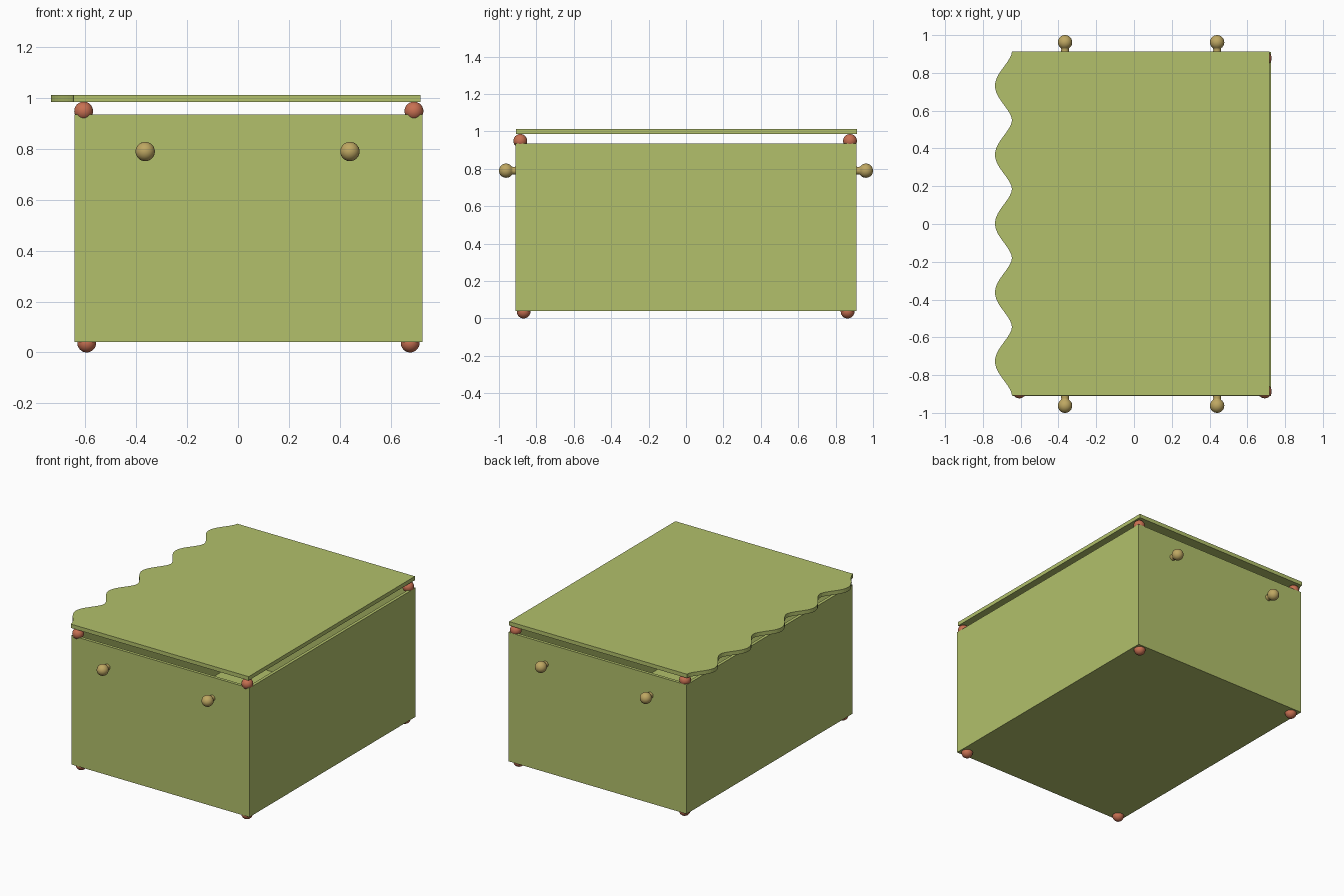
import bpy, bmesh, math
from mathutils import Matrix

cube = bpy.data.objects.get("Cube")
if cube:
    bpy.data.objects.remove(cube, do_unlink=True)


def material(name, srgb):
    color = [(c / 255 / 12.92) if c < 11 else ((c / 255 + 0.055) / 1.055) ** 2.4 for c in srgb] + [1]
    mat = bpy.data.materials.new(name)
    mat.use_nodes = True
    mat.diffuse_color = color
    mat.node_tree.nodes["Principled BSDF"].inputs["Base Color"].default_value = color
    return mat


GREEN = material("leaf green", (178, 192, 107))
RED = material("terracotta", (200, 112, 82))
GOLD = material("brass", (190, 167, 98))


def add_object(name, bm, mat, location=(0, 0, 0), smooth=False):
    bmesh.ops.recalc_face_normals(bm, faces=bm.faces)
    for face in bm.faces:
        face.smooth = smooth
    mesh = bpy.data.meshes.new(name)
    bm.to_mesh(mesh)
    bm.free()
    mesh.materials.append(mat)
    obj = bpy.data.objects.new(name, mesh)
    obj.location = location
    bpy.context.collection.objects.link(obj)
    return obj


def ball(name, location, radius=0.037):
    bm = bmesh.new()
    bmesh.ops.create_uvsphere(bm, u_segments=32, v_segments=16, radius=radius)
    add_object(name, bm, RED, location, True)


# Open-topped box with thin walls
LEFT, RIGHT, HALF_Y, BOTTOM, TOP, WALL = -0.642, 0.725, 0.911, 0.04, 0.935, 0.03
bm = bmesh.new()
bmesh.ops.create_cube(bm, size=1)
bmesh.ops.scale(bm, vec=(RIGHT - LEFT, 2 * HALF_Y, TOP - BOTTOM), verts=bm.verts)
bmesh.ops.translate(bm, vec=((LEFT + RIGHT) / 2, 0, (TOP + BOTTOM) / 2), verts=bm.verts)
top_face = max(bm.faces, key=lambda f: f.calc_center_median().z)
bmesh.ops.inset_region(bm, faces=[top_face], thickness=WALL)
well = bmesh.ops.extrude_face_region(bm, geom=[top_face])["geom"]
bmesh.ops.translate(bm, vec=(0, 0, BOTTOM + WALL - TOP),
                    verts=[g for g in well if isinstance(g, bmesh.types.BMVert)])
if top_face.is_valid:
    bmesh.ops.delete(bm, geom=[top_face], context='FACES_ONLY')
add_object("box_body", bm, GREEN)

# Lid with five scallops along one long edge
SCALLOPS, STEPS, LID_Z, LID_T = 5, 20, 0.985, 0.027
bm = bmesh.new()
outline = [(0.718, -0.909), (0.718, 0.914)]
for i in range(SCALLOPS * STEPS + 1):
    t = i / (SCALLOPS * STEPS)
    wave = (0.5 - 0.5 * math.cos(t * SCALLOPS * math.tau)) ** 0.85
    outline.append((-0.646 - 0.09 * wave, 0.914 - 1.823 * t))
face = bm.faces.new([bm.verts.new((x, y, LID_Z)) for x, y in outline])
lid = bmesh.ops.extrude_face_region(bm, geom=[face])["geom"]
bmesh.ops.translate(bm, vec=(0, 0, LID_T), verts=[g for g in lid if isinstance(g, bmesh.types.BMVert)])
add_object("scalloped_lid", bm, GREEN)

# Ball feet below, ball spacers between box and lid
for end, foot_y, spacer_y in (("front", -0.868, -0.886), ("back", 0.864, 0.877)):
    for side, foot_x, spacer_x in (("right", -0.595, -0.607), ("left", 0.677, 0.692)):
        ball(f"{end}_{side}_foot", (foot_x, foot_y, 0.037))
        ball(f"{end}_{side}_lid_spacer", (spacer_x, spacer_y, 0.949))


# Round knobs on short necks, turned around the outward axis
def knob(name, x, direction):
    radius, reach = 0.038, 0.051
    profile = [(0, -0.01), (0.022, -0.01), (0.021, 0.004), (0.02, 0.012)]
    for i in range(17):
        a = math.radians(145) * (1 - i / 16)
        profile.append((radius * math.sin(a), reach + radius * math.cos(a)))
    bm = bmesh.new()
    verts = [bm.verts.new((r, 0, h)) for r, h in profile]
    edges = [bm.edges.new(pair) for pair in zip(verts, verts[1:])]
    bmesh.ops.spin(bm, geom=verts + edges, cent=(0, 0, 0), axis=(0, 0, 1),
                   angle=math.tau, steps=32, use_duplicate=False)
    bmesh.ops.remove_doubles(bm, verts=bm.verts, dist=0.0001)
    bmesh.ops.rotate(bm, verts=bm.verts, cent=(0, 0, 0),
                     matrix=Matrix.Rotation(-direction * math.pi / 2, 3, 'X'))
    add_object(name, bm, GOLD, (x, direction * HALF_Y, 0.79), True)


for end, direction in (("front", -1), ("back", 1)):
    for side, x in (("right", -0.365), ("left", 0.44)):
        knob(f"{end}_{side}_knob", x, direction)
